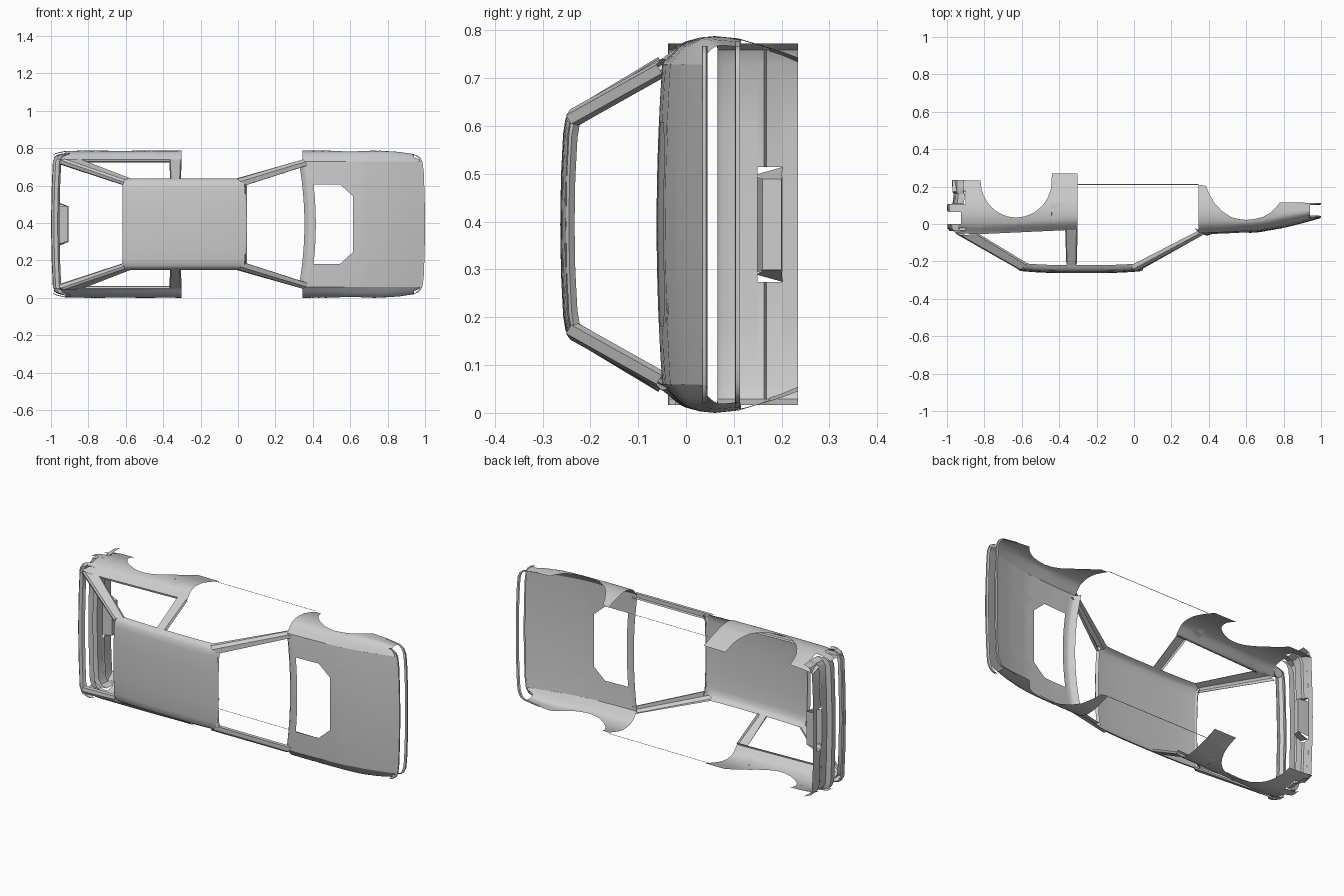
import bpy, bmesh, math

ZC = 0.394  # car centre plane: the shell lies on its side, width along z


def lerp(table, x):
    if x <= table[0][0]:
        return table[0][1]
    for (a, fa), (b, fb) in zip(table, table[1:]):
        if x <= b:
            return fa + (fb - fa) * (x - a) / (b - a)
    return table[-1][1]


def loft(name, grids, mirror=True):
    """Skin each grid of (x, y, half-width) rows; optionally mirror across the car."""
    bm = bmesh.new()
    for rows in grids:
        for s in ((1, -1) if mirror else (1,)):
            vs = [[bm.verts.new((x, y, ZC + s * w)) for x, y, w in r] for r in rows]
            for r0, r1 in zip(vs, vs[1:]):
                for i in range(len(r0) - 1):
                    q = [r0[i], r0[i + 1], r1[i + 1], r1[i]]
                    bm.faces.new(q if s > 0 else q[::-1])
    bmesh.ops.remove_doubles(bm, verts=bm.verts, dist=0.0004)
    bmesh.ops.recalc_face_normals(bm, faces=bm.faces)
    me = bpy.data.meshes.new(name)
    bm.to_mesh(me)
    bm.free()
    ob = bpy.data.objects.new(name, me)
    bpy.context.collection.objects.link(ob)
    bpy.ops.object.select_all(action='DESELECT')
    ob.select_set(True)
    bpy.context.view_layer.objects.active = ob
    bpy.ops.object.shade_smooth_by_angle(angle=math.radians(35))
    return ob


def sweep(plan, section):
    """Section of (inward offset, y) swept along a plan of (x, w)."""
    d = -1 if plan[-1][0] > 0 else 1
    return [[(x + d * o, y, w) for o, y in section] for x, w in plan]


# Body section and plan curves
WIDTH = [(-0.06, 0.352), (-0.03, 0.37), (0, 0.383), (0.03, 0.391), (0.06, 0.394),
         (0.11, 0.389), (0.2, 0.362), (0.27, 0.335)]
TAPER = [(-0.995, 0.93), (-0.975, 0.965), (-0.93, 0.993), (-0.85, 1), (0.75, 1),
         (0.9, 0.975), (0.95, 0.95), (0.975, 0.92)]
NOSE = [(0.94, 0.373), (0.96, 0.367), (0.975, 0.355), (0.987, 0.33), (0.993, 0.28),
        (0.998, 0.15), (1.0, 0)]
TAIL = [(-0.94, 0.378), (-0.975, 0.365), (-0.99, 0.335), (-0.996, 0.2), (-1.0, 0)]
HOOD = [(0.34, -0.061), (0.5, -0.055), (0.67, -0.044), (0.8, -0.021), (0.9, 0.004), (1.0, 0.032)]
BELT = [(-0.99, -0.022), (-0.95, -0.048), (-0.84, -0.055), (-0.3, -0.03)]


def hood_y(x, w):
    return lerp(HOOD, x) + 0.012 * (w / 0.335) ** 2


def panel(stations, wtop, top):
    """Curved side skin between upper and lower outlines."""
    rows = []
    for x, y0, y1 in stations:
        row = []
        for i in range(15):
            y = y0 + (y1 - y0) * (i / 14) ** 1.5
            k = min(1, max(0, y - top(x)) / 0.05)
            w = lerp(WIDTH, y) * lerp(TAPER, x)
            base = min(wtop, w)
            row.append((x, y, base + (w - base) * (1 - (1 - k) ** 2)))
        rows.append(row)
    return rows


def span(a, b, n):
    return [a + (b - a) * i / n for i in range(n + 1)]


# Rear quarter panels with wheel arch and lamp notches
belt = lambda x: lerp(BELT, x)
arch = [(-0.63 - 0.19 * math.cos(a), 0.232 - 0.197 * math.sin(a))
        for a in span(0, math.pi, 24)]
low = [(-0.9, 0.234), (-0.86, 0.233)] + arch + [(-0.4395, 0.27), (-0.37, 0.27), (-0.302, 0.27)]
quarter = [panel([(x, belt(x), y) for x, y in low], 0.345, belt),
           panel([(x, belt(x), 0.107) for x in (-0.925, -0.9)], 0.345, belt),
           panel([(x, belt(x), 0.0) for x in (-0.985, -0.97, -0.95, -0.925)], 0.345, belt),
           panel([(x, 0.065, 0.107) for x in (-0.99, -0.975, -0.95, -0.925)], 0.345, belt),
           panel([(x, 0.175, 0.234) for x in (-0.97, -0.95, -0.9)], 0.345, belt)]
loft("rear_quarter_panel", quarter)

# Front fenders
ftop = lambda x: hood_y(x, 0.335)
low = [(0.345, 0.21), (0.385, 0.203), (0.40, 0.165), (0.43, 0.112), (0.47, 0.069), (0.52, 0.037),
       (0.56, 0.026), (0.6, 0.022), (0.64, 0.026), (0.69, 0.038), (0.73, 0.061), (0.76, 0.09),
       (0.78, 0.115), (0.86, 0.115), (0.94, 0.113)]
loft("front_fender", [panel([(x, ftop(x), y) for x, y in low], 0.335, ftop),
                      panel([(x, ftop(x), 0.045) for x in (0.94, 0.96, 0.975, 0.985)], 0.335, ftop)])

# Hood with scuttle cut-out
nose_x = sorted((w, x) for x, w in NOSE)
cowl = lambda w, c: c - 0.03 * (w / 0.335) ** 2


def hood_rows(ws, start):
    return [[(x, hood_y(x, w), w) for x in span(start(w), lerp(nose_x, w), 20)] for w in ws]


loft("hood", [
    hood_rows(span(0, 0.15, 4) + [0.213], lambda w: 0.615 if w < 0.151 else 0.545),
    hood_rows(span(0.213, 0.335, 5), lambda w: cowl(w, 0.415))])

# Windscreen cowl strip with a down-turned lip
loft("cowl", [[[(cowl(w, 0.355), hood_y(0.36, w) + 0.025, w), (cowl(w, 0.375), hood_y(0.36, w) + 0.004, w),
                (cowl(w, 0.385), hood_y(0.38, w) - 0.002, w), (cowl(w, 0.416), hood_y(0.41, w), w)]
               for w in span(0, 0.335, 12)]])

# Nose frame around the grille opening
loft("nose_frame", [
    sweep(NOSE, [(0.012, 0.033), (0, 0.034), (0, 0.042), (0.012, 0.045)]),
    sweep([(0.86, 0.383)] + NOSE, [(0.012, 0.102), (0, 0.104), (0, 0.113), (0.012, 0.113)])])

# Roof with turned-down rails, header and rear edge
ROOF = [(0, -0.263), (0.1, -0.2615), (0.19, -0.257), (0.222, -0.252), (0.236, -0.241), (0.244, -0.22)]
roof = []
for w, y in ROOF:
    front = 0.045 - 0.012 * (w / 0.23) ** 2 - (0.03 if w > 0.23 else 0)
    back = -0.61 + (0.03 if w > 0.24 else 0)
    roof.append([(x, y + 0.012 * abs((x + 0.28) / 0.33) ** 3, w) for x in span(back, front, 16)])
ends = [[(0.04, y + 0.012, w), (0.048, y + 0.018, w * 0.97), (0.036, y + 0.03, w * 0.95)] for w, y in ROOF[:5]]
rear = [[(-0.608, y + 0.012, w), (-0.618, y + 0.018, w * 0.97), (-0.606, y + 0.03, w * 0.95)] for w, y in ROOF[:5]]
loft("roof", [roof, ends, rear])

# Pillars: each is skinned between its roof end and its belt end
loft("windscreen_pillar", [[
    [(-0.01, -0.218, 0.244), (-0.005, -0.242, 0.241), (0.012, -0.251, 0.228), (0.045, -0.24, 0.21), (0.036, -0.227, 0.206)],
    [(0.345, -0.035, 0.345), (0.348, -0.052, 0.346), (0.362, -0.062, 0.334), (0.375, -0.05, 0.316), (0.366, -0.038, 0.312)]]])
loft("rear_pillar", [[
    [(-0.57, -0.21, 0.24), (-0.575, -0.22, 0.245), (-0.605, -0.244, 0.238), (-0.61, -0.247, 0.225), (-0.615, -0.238, 0.212), (-0.606, -0.226, 0.206)],
    [(-0.835, -0.05, 0.34), (-0.84, -0.057, 0.347), (-0.93, -0.058, 0.35), (-0.95, -0.054, 0.343), (-0.957, -0.044, 0.326), (-0.948, -0.032, 0.318)]]])
loft("door_pillar", [[
    [(-0.362, -0.21, 0.236), (-0.358, -0.222, 0.244), (-0.312, -0.222, 0.244), (-0.305, -0.21, 0.236)],
    [(-0.368, -0.033, 0.335), (-0.362, -0.033, 0.345), (-0.308, -0.03, 0.345), (-0.302, -0.03, 0.335)]]])

# Inward return along the base of each side window
loft("window_ledge", [[[(x, belt(x) + d, w) for x in span(-0.84, -0.302, 6)]
                       for d, w in ((0, 0.345), (0.003, 0.334), (0.014, 0.33))]])

# Thin sills joining the front and rear sides
loft("sill", [[[(-0.302, y, 0.362), (0.345, y, 0.362)] for y in (0.209, 0.213)]])

# Hatch lower bar
loft("hatch_bar", [sweep(TAIL, [(0.045, -0.022), (0.035, -0.036), (0.015, -0.038), (0.002, -0.022), (0.003, 0), (0.012, 0)])])

# Stepped tail panel, leaving room for the plate recess
upper = [(0.035, 0.066), (0.004, 0.067), (0, 0.075), (0, 0.105), (0.03, 0.109), (0.035, 0.15)]
lower = [(0.035, 0.15), (0.037, 0.163), (0.028, 0.168), (0.028, 0.2)]
base = [(0.028, 0.2), (0.028, 0.234)]
loft("tail_panel", [sweep(TAIL, upper), sweep(TAIL, base), sweep(TAIL[:3] + [(-0.998, 0.12)], lower)])

# Number plate recess, pressed inward
loft("plate_recess", [
    [[(-0.968, 0.15, 0), (-0.91, 0.16, 0), (-0.905, 0.2, 0), (-0.97, 0.202, 0)],
     [(-0.965, 0.15, 0.1), (-0.91, 0.16, 0.095), (-0.905, 0.2, 0.095), (-0.97, 0.202, 0.1)]],
    [[(-0.91, 0.16, 0.095), (-0.905, 0.2, 0.095)], [(-0.965, 0.148, 0.105), (-0.968, 0.202, 0.12)]]])
